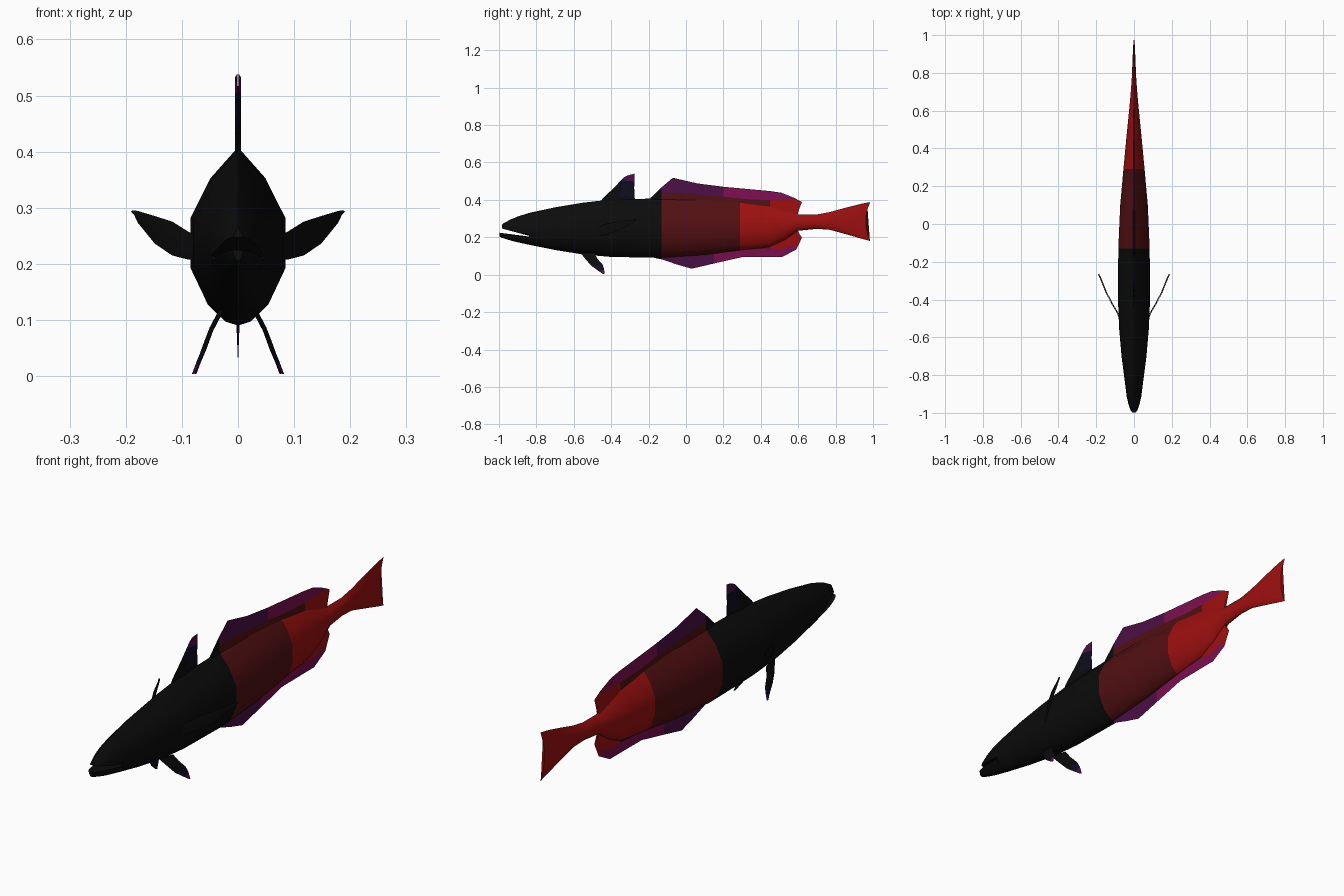
import bpy, bmesh
from mathutils import Vector

if "Cube" in bpy.data.objects:
    bpy.data.objects.remove(bpy.data.objects["Cube"])

# Flat colours
PALETTE = {
    "black": (0.0035, 0.0035, 0.0035),
    "dark_red": (0.085, 0.005, 0.006),
    "bright_red": (0.34, 0.005, 0.005),
    "purple": (0.07, 0.005, 0.06),
    "magenta": (0.2, 0.005, 0.08),
    "navy": (0.004, 0.004, 0.014),
}
BLACK, DARK, RED, PURPLE, MAGENTA, NAVY = range(len(PALETTE))
materials = []
for name, rgb in PALETTE.items():
    mat = bpy.data.materials.new(name)
    mat.use_nodes = True
    mat.diffuse_color = (*rgb, 1)
    shader = next(n for n in mat.node_tree.nodes if n.type == "BSDF_PRINCIPLED")
    shader.inputs["Base Color"].default_value = (*rgb, 1)
    shader.inputs["Roughness"].default_value = 0.8
    materials.append(mat)


def finish(name, bm, rule, mirror=False, angle=0.7):
    """Weld, colour by rule and smooth a finished part."""
    bmesh.ops.remove_doubles(bm, verts=bm.verts, dist=0.0003)
    bmesh.ops.recalc_face_normals(bm, faces=bm.faces)
    for f in bm.faces:
        f.material_index = rule(f.calc_center_median())
    mesh = bpy.data.meshes.new(name)
    bm.to_mesh(mesh)
    bm.free()
    for mat in materials:
        mesh.materials.append(mat)
    obj = bpy.data.objects.new(name, mesh)
    bpy.context.collection.objects.link(obj)
    if mirror:
        obj.modifiers.new("Mirror", "MIRROR")
    bpy.ops.object.select_all(action="DESELECT")
    obj.select_set(True)
    bpy.context.view_layer.objects.active = obj
    bpy.ops.object.shade_smooth_by_angle(angle=angle)
    return obj


# Half cross-section, from back ridge to belly: (width share, height share)
HALF = [(0, 1), (.59, .826), (1, .606), (1, .32), (.65, .117), (.27, .022), (0, 0)]
SECTION = HALF + [(-x, t) for x, t in HALF[-2:0:-1]]


def loft(name, stations, rule, floor=None, ceiling=None, notch=0):
    """Skin rings (y, top, bottom, half width); a mouth line may clamp them."""
    bm = bmesh.new()
    rings = []
    for i, (y, top, bottom, width) in enumerate(stations):
        ring = []
        for x, t in SECTION:
            z = bottom + (top - bottom) * t
            if floor:
                z = max(z, floor(y))
            if ceiling:
                z = min(z, ceiling(y))
            dent = notch * (1 - (2 * t - 1) ** 2) if i == len(stations) - 1 else 0
            ring.append(bm.verts.new((x * width, y - dent, z)))
        rings.append(ring)
    n = len(SECTION)
    for a, b in zip(rings, rings[1:]):
        for i in range(n):
            bm.faces.new((a[i], a[(i + 1) % n], b[(i + 1) % n], b[i]))
    bm.faces.new(rings[0])
    bm.faces.new(rings[-1])
    return finish(name, bm, rule)


def fin(name, columns, taper, rule, mirror=False):
    """Thin two-sided sheet; each column is a list of points, taper its half thickness."""
    bm = bmesh.new()
    for side in (1, -1):
        grid = [[bm.verts.new(Vector(p) + Vector((side * t, 0, 0)))
                 for p, t in zip(col, taper)] for col in columns]
        for a, b in zip(grid, grid[1:]):
            for i in range(len(taper) - 1):
                bm.faces.new((a[i], a[i + 1], b[i + 1], b[i]))
    return finish(name, bm, rule, mirror)


def body_colour(c):
    return BLACK if c.y < -.13 else DARK if c.y < .29 else RED


# Trunk and tail
loft("body", [
    (-.84, .33, .16, .048), (-.7, .36, .132, .066), (-.55, .385, .108, .079),
    (-.4, .402, .095, .085), (-.13, .408, .09, .083), (.1, .405, .105, .073),
    (.29, .392, .13, .056), (.45, .372, .148, .041), (.53, .345, .185, .033),
    (.6, .322, .235, .026), (.7, .322, .245, .017), (.77, .335, .24, .012),
    (.86, .36, .215, .008), (.94, .38, .192, .005), (.985, .388, .18, .002),
], body_colour, notch=.025)

# Jaws, parted by a narrow wedge
HEAD = [(-.985, .266, .205, .01), (-.975, .275, .198, .018), (-.94, .294, .187, .03),
        (-.9, .311, .176, .039), (-.84, .33, .16, .048)]
loft("upper_jaw", HEAD, body_colour, floor=lambda y: .208 - (y + .84) * .27)
loft("lower_jaw", [(y - .012 if y < -.85 else y, *rest) for y, *rest in HEAD],
     body_colour, ceiling=lambda y: .204 - (y + .84) * .13)


# Long median fins: (y, base, colour line, edge)
def median(name, rows, rule):
    cols = [[(0, y, z) for z in (base, line, edge)]
            if not isinstance(y, tuple) else [(0, yy, z) for yy, z in zip(y, (base, line, edge))]
            for y, base, line, edge in rows]
    return fin(name, cols, (.006, .003, .0004), rule)


def rear_dorsal_colour(c):
    if c.y < -.13:
        return BLACK
    line = .44 - .085 * (c.y + .13)
    if c.z > line + .006 and c.y < .58:
        return PURPLE if c.y < .2 else MAGENTA
    return DARK if c.y < .45 else RED


median("rear_dorsal_fin", [
    (-.19, .39, .4, .41), (-.13, .39, .437, .468), (-.07, .39, .437, .518),
    (.06, .385, .428, .488), (.2, .38, .418, .47), (.33, .37, .403, .458),
    (.45, .35, .398, .447), (.51, .33, .4, .438),
    ((.565, .575, .58), .31, .4, .41), ((.59, .605, .62), .3, .35, .388),
], rear_dorsal_colour)


def anal_colour(c):
    if c.y < -.13:
        return BLACK
    line = .095 + .1 * max(0, c.y)
    if c.z < min(line, .14) - .003 and c.y < .56:
        return PURPLE if c.y < .22 else MAGENTA
    return DARK if c.y < .45 else RED


median("anal_fin", [
    (-.17, .11, .1, .09), (-.13, .11, .093, .082), (-.05, .115, .096, .055),
    (.03, .12, .1, .032), (.15, .13, .11, .06), (.3, .15, .135, .094),
    (.45, .17, .14, .095), (.515, .2, .138, .095),
    ((.56, .575, .59), .225, .16, .135), ((.59, .605, .62), .25, .22, .198),
], anal_colour)

# Front dorsal fin: rows from root to tip, front / middle / back
fin("front_dorsal_fin", [
    [(0, -.46, .385), (0, -.37, .39), (0, -.27, .39)],
    [(0, -.445, .408), (0, -.36, .42), (0, -.275, .415)],
    [(0, -.385, .465), (0, -.34, .465), (0, -.277, .465)],
    [(0, -.345, .507), (0, -.32, .503), (0, -.275, .498)],
    [(0, -.33, .522), (0, -.305, .533), (0, -.274, .54)],
], (.0005, .005, .0005),
    lambda c: PURPLE if c.z > .5 else NAVY if c.z > .425 and c.y > -.35 else BLACK)


# Paired fins: columns from root to tip, front / middle / back
def paired(name, edges, rule):
    cols = [[a, (Vector(a) + Vector(b)) / 2, b] for a, b in edges]
    return fin(name, cols, (.0004, .004, .0004), rule, mirror=True)


paired("pectoral_fins", [
    ((x, y, top), (x, y, low)) for x, y, top, low in [
        (.075, -.5, .25, .207), (.09, -.465, .258, .208), (.117, -.42, .275, .215),
        (.148, -.36, .285, .236), (.178, -.285, .294, .273), (.187, -.265, .2955, .292)]
], lambda c: BLACK)

paired("pelvic_fins", [
    ((.025, -.565, .118), (.035, -.49, .115)),
    ((.045, -.535, .08), (.05, -.475, .087)),
    ((.057, -.505, .047), (.063, -.445, .053)),
    ((.07, -.465, .018), (.071, -.438, .03)),
    ((.078, -.445, .004), (.078, -.435, .004)),
], lambda c: PURPLE if c.z < .022 else NAVY if c.z < .045 else BLACK)
